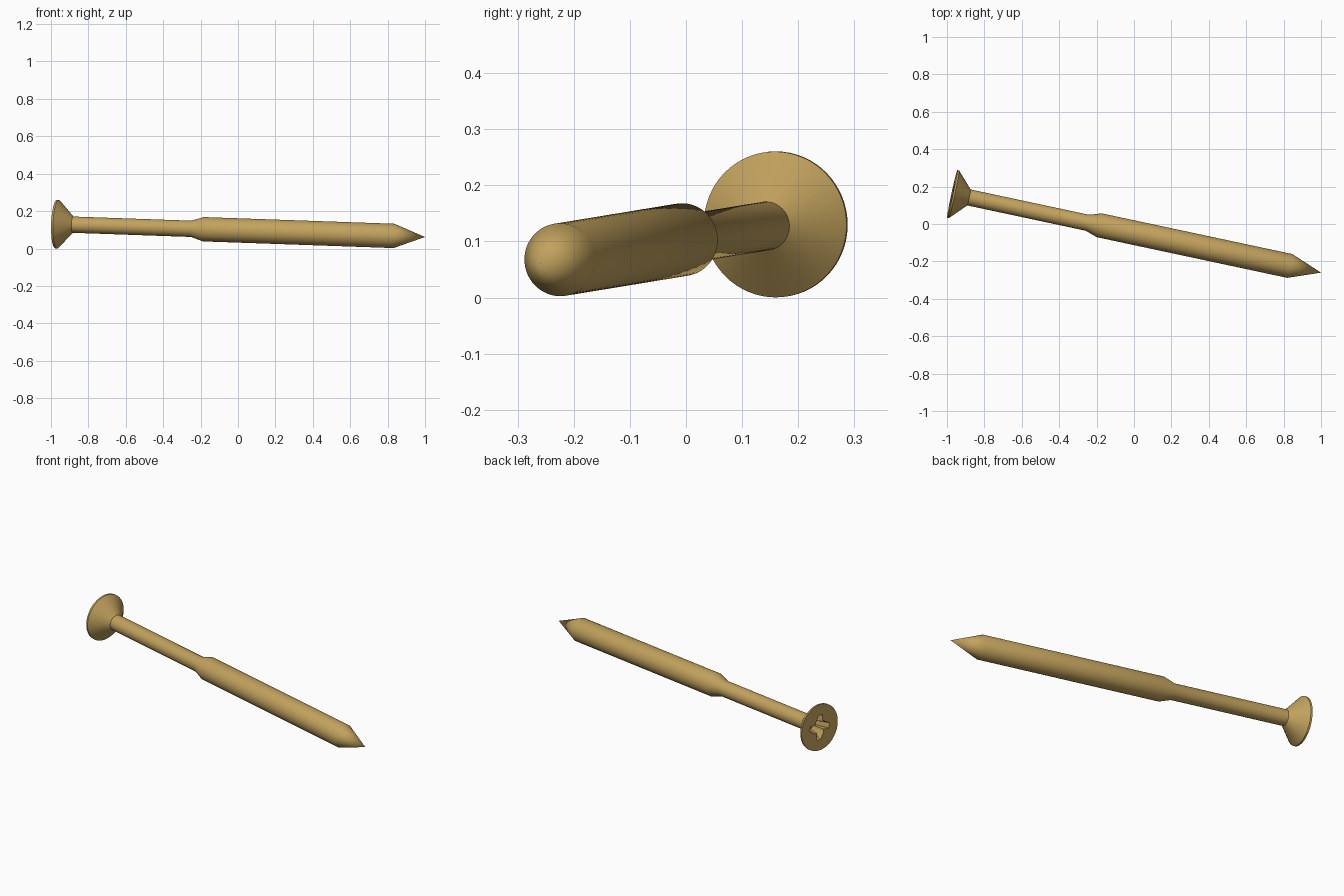
import bpy, bmesh
from math import sin, cos, pi, radians
from mathutils import Vector, Matrix

old = bpy.data.objects.get("Cube")
if old:
    bpy.data.objects.remove(old, do_unlink=True)

brass = bpy.data.materials.new("brass")
brass.use_nodes = True
colour = (0.54, 0.36, 0.11, 1)
brass.diffuse_color = colour
brass.node_tree.nodes["Principled BSDF"].inputs["Base Color"].default_value = colour

# Screw axis, from the centre of the head face to the tip
HEAD = Vector((-0.972, 0.161, 0.1305))
AXIS = Vector((1.972, -0.421, -0.069))
PLACE = Matrix.Translation(HEAD) @ AXIS.to_track_quat('X', 'Z').to_matrix().to_4x4()


def loft(name, rings, tip=None):
    """Skin rings of points, closing the end with a cap or a point."""
    bm = bmesh.new()
    loops = [[bm.verts.new(p) for p in ring] for ring in rings]
    count = len(loops[0])
    for a, b in zip(loops, loops[1:]):
        for i in range(count):
            j = (i + 1) % count
            bm.faces.new((a[i], a[j], b[j], b[i]))
    bm.faces.new(loops[0])
    if tip is None:
        bm.faces.new(loops[-1])
    else:
        end = bm.verts.new((tip, 0, 0))
        for i in range(count):
            bm.faces.new((loops[-1][i], loops[-1][(i + 1) % count], end))
    bmesh.ops.recalc_face_normals(bm, faces=bm.faces)
    mesh = bpy.data.meshes.new(name)
    bm.to_mesh(mesh)
    bm.free()
    mesh.materials.append(brass)
    obj = bpy.data.objects.new(name, mesh)
    bpy.context.collection.objects.link(obj)
    obj.matrix_world = PLACE
    return obj


def circle(x, r, n=64):
    return [(x, r * cos(2 * pi * i / n), r * sin(2 * pi * i / n)) for i in range(n)]


# Countersunk head, shank, thicker lower shaft and point
profile = [(0, 0.13), (0.01, 0.13), (0.092, 0.0435), (0.739, 0.0435),
           (0.805, 0.065), (1.847, 0.065)]
screw = loft("screw_body", [circle(x, r) for x, r in profile], AXIS.length)


def cross(x, reach, width, core):
    """Four-armed outline with small diagonal notches between the arms."""
    points = []
    for k in range(4):
        turn = Matrix.Rotation(k * pi / 2 + radians(8), 3, 'X')
        for y, z in ((reach, -width), (reach, width), (core, width),
                     (core, core)):
            points.append(turn @ Vector((x, y, z)))
    return points


# Cross-shaped driver recess, narrowing with depth
cutter = loft("recess_cutter", [cross(-0.02, 0.078, 0.016, 0.034),
                                cross(0.075, 0.034, 0.011, 0.018)])
cutter.hide_render = True
cut = screw.modifiers.new("driver_recess", 'BOOLEAN')
cut.operation = 'DIFFERENCE'
cut.solver = 'EXACT'
cut.object = cutter

bpy.ops.object.select_all(action='DESELECT')
screw.select_set(True)
bpy.context.view_layer.objects.active = screw
bpy.ops.object.modifier_apply(modifier=cut.name)
bpy.data.objects.remove(cutter, do_unlink=True)
bpy.ops.object.shade_smooth_by_angle(angle=radians(30))
